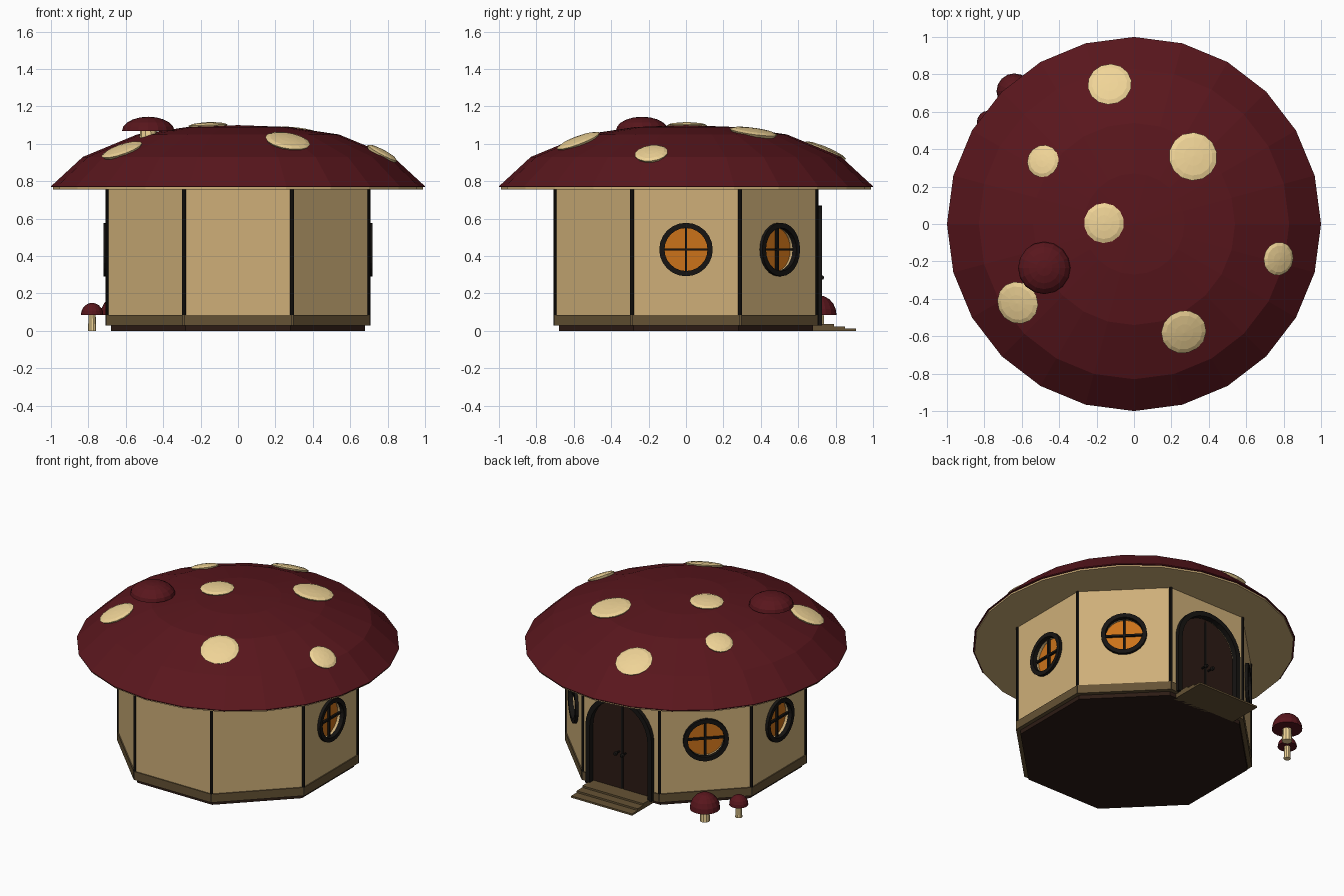
import bpy, bmesh
from math import sin, cos, pi, radians, hypot, atan2
from mathutils import Matrix, Vector

cube = bpy.data.objects.get("Cube")
if cube:
    bpy.data.objects.remove(cube, do_unlink=True)


def material(name, rgb):
    m = bpy.data.materials.new(name)
    m.use_nodes = True
    m.diffuse_color = (*rgb, 1)
    bsdf = m.node_tree.nodes["Principled BSDF"]
    bsdf.inputs["Base Color"].default_value = (*rgb, 1)
    bsdf.inputs["Roughness"].default_value = 0.8
    return m


RED = material("cap_red", (0.1, 0.008, 0.012))
CREAM = material("spot_cream", (0.87, 0.66, 0.31))
PLASTER = material("plaster", (0.62, 0.43, 0.19))
TRIM = material("trim_brown", (0.13, 0.085, 0.035))
DARK = material("dark_wood", (0.025, 0.011, 0.007))
BLACK = material("black_frame", (0.008, 0.007, 0.006))
GLASS = material("amber_glass", (0.6, 0.17, 0.01))


def finish(name, bm, mat, matrix=Matrix()):
    bmesh.ops.recalc_face_normals(bm, faces=bm.faces)
    mesh = bpy.data.meshes.new(name)
    bm.to_mesh(mesh)
    bm.free()
    mesh.transform(matrix)
    mesh.materials.append(mat)
    ob = bpy.data.objects.new(name, mesh)
    bpy.context.collection.objects.link(ob)
    return ob


def lathe(name, profile, sides, mat, matrix=Matrix(), start=0.0, loop=False):
    """Revolve (radius, height) points about local z."""
    bm = bmesh.new()
    rings = []
    for r, z in profile:
        if r == 0:
            rings.append([bm.verts.new((0, 0, z))] * sides)
        else:
            angles = [start + 2 * pi * i / sides for i in range(sides)]
            rings.append([bm.verts.new((r * cos(a), r * sin(a), z)) for a in angles])
    pairs = list(zip(rings, rings[1:]))
    if loop:
        pairs.append((rings[-1], rings[0]))
    for low, high in pairs:
        for i in range(sides):
            j = (i + 1) % sides
            bm.faces.new(dict.fromkeys((low[i], low[j], high[j], high[i])))
    return finish(name, bm, mat, matrix)


def drum(name, r, z0, z1, sides, mat, matrix=Matrix(), start=0.0):
    return lathe(name, [(0, z0), (r, z0), (r, z1), (0, z1)], sides, mat, matrix, start)


def box(name, size, centre, mat, matrix=Matrix()):
    bm = bmesh.new()
    bmesh.ops.create_cube(bm, size=1)
    return finish(name, bm, mat, matrix @ Matrix.Translation(centre) @ Matrix.Diagonal((*size, 1)))


def extrude_xz(name, polygons, y0, y1, mat):
    """Extrude polygons drawn in the x-z plane along y."""
    bm = bmesh.new()
    for poly in polygons:
        bm.faces.new([bm.verts.new((x, y0, z)) for x, z in poly])
    bmesh.ops.remove_doubles(bm, verts=bm.verts, dist=1e-5)
    ext = bmesh.ops.extrude_face_region(bm, geom=bm.faces[:], use_keep_orig=True)
    moved = [v for v in ext["geom"] if isinstance(v, bmesh.types.BMVert)]
    bmesh.ops.translate(bm, verts=moved, vec=(0, y1 - y0, 0))
    return finish(name, bm, mat)


def cut(target, cutter):
    mod = target.modifiers.new("opening", "BOOLEAN")
    mod.operation = "DIFFERENCE"
    mod.solver = "EXACT"
    mod.object = cutter
    bpy.context.view_layer.objects.active = target
    bpy.ops.object.modifier_apply(modifier=mod.name)


# Octagonal body
APOTHEM = 0.70
OCT = 1 / cos(pi / 8)
walls = drum("walls", APOTHEM * OCT, 0.03, 0.77, 8, PLASTER, start=pi / 8)
skirting = drum("skirting", 0.707 * OCT, 0.028, 0.085, 8, TRIM, start=pi / 8)
drum("foundation", 0.68 * OCT, 0, 0.03, 8, DARK, start=pi / 8)
for i in range(8):
    a = pi / 8 + i * pi / 4
    spot = Matrix.Translation((0.754 * cos(a), 0.754 * sin(a), 0))
    drum(f"corner_post_{i + 1}", 0.011, 0.03, 0.77, 8, BLACK, spot)

# Round windows
for i, deg in enumerate((0, 45, 135, 180)):
    place = (Matrix.Rotation(radians(deg), 4, "Z") @ Matrix.Translation((APOTHEM, 0, 0.435))
             @ Matrix.Rotation(pi / 2, 4, "Y"))
    cutter = drum("window_cutter", 0.12, -0.04, 0.1, 24, PLASTER, place)
    cut(walls, cutter)
    bpy.data.objects.remove(cutter, do_unlink=True)
    tag = f"_{i + 1}"
    drum("window_glass" + tag, 0.119, -0.045, -0.03, 24, GLASS, place)
    lathe("window_frame" + tag, [(0.115, -0.01), (0.143, -0.01), (0.143, 0.02), (0.115, 0.02)],
          24, BLACK, place, loop=True)
    box("window_bar_upright" + tag, (0.235, 0.013, 0.015), (0, 0, -0.012), BLACK, place)
    box("window_bar_level" + tag, (0.013, 0.235, 0.015), (0, 0, -0.012), BLACK, place)


# Arched double door on the back
SPRING, SILL = 0.42, 0.03


def arch(r, a0=0.0, a1=pi, n=16):
    angles = [a0 + (a1 - a0) * i / n for i in range(n + 1)]
    return [(r * cos(a), SPRING + r * sin(a)) for a in angles]


def doorway(r):
    return [(r, SILL)] + arch(r) + [(-r, SILL)]


cutter = extrude_xz("door_cutter", [doorway(0.222)], 0.655, 0.85, PLASTER)
cut(walls, cutter)
cut(skirting, cutter)
bpy.data.objects.remove(cutter, do_unlink=True)
outer, inner = doorway(0.25), doorway(0.218)
strips = [(outer[i], outer[i + 1], inner[i + 1], inner[i]) for i in range(len(outer) - 1)]
extrude_xz("door_frame", strips, 0.69, 0.728, BLACK)
for side, tag in ((1, "left"), (-1, "right")):
    leaf = [(0.003, SILL), (0.221, SILL)] + arch(0.221, 0, pi / 2 - 0.013, 8)
    extrude_xz("door_leaf_" + tag, [[(side * x, z) for x, z in leaf]], 0.655, 0.685, DARK)
    turn = Matrix.Translation((side * 0.025, 0.68, 0.285)) @ Matrix.Rotation(-pi / 2, 4, "X")
    lathe("door_knob_" + tag, [(0, 0), (0.006, 0), (0.006, 0.03), (0.014, 0.04), (0.01, 0.055), (0, 0.058)],
          10, BLACK, turn)
box("door_seam", (0.012, 0.02, 0.58), (0, 0.68, 0.33), BLACK)

# Doorsteps
for i, reach in enumerate((0.91, 0.85, 0.79)):
    box(f"doorstep_{i + 1}", (0.46, reach - 0.66, 0.012), (0, (reach + 0.66) / 2, 0.006 + 0.012 * i), TRIM)

# Cap roof
ROOF = [(1, 0.773), (0.83, 0.93), (0.54, 1.05), (0.27, 1.09), (0, 1.1)]
lathe("roof_cap", [(0, 0.768), (1, 0.768)] + ROOF, 24, RED)
drum("roof_underside", 0.99, 0.757, 0.77, 24, PLASTER)


def roof_at(r):
    """Height and slope of the roof at a radius."""
    for (r1, z1), (r0, z0) in zip(ROOF, ROOF[1:]):
        if r >= r0:
            slope = (z1 - z0) / (r1 - r0)
            return z0 + slope * (r - r0), slope


# Cream spots lying on the roof
SPOTS = [(-0.13, 0.745, 0.118), (0.315, 0.36, 0.13), (-0.485, 0.335, 0.088), (-0.16, 0.005, 0.107),
         (-0.62, -0.42, 0.115), (0.265, -0.575, 0.122), (0.77, -0.185, 0.09)]
for i, (x, y, size) in enumerate(SPOTS):
    r = hypot(x, y)
    z = roof_at(r)[0]
    slope = (roof_at(r + 0.08)[0] - roof_at(r - 0.08)[0]) / 0.16
    normal = Vector((-slope * x / r, -slope * y / r, 1))
    tilt = normal.to_track_quat("Z", "Y").to_matrix().to_4x4()
    dome = [(0, -0.01), (size * 0.9, -0.01), (size, 0.006), (size * 0.8, 0.015), (size * 0.4, 0.02), (0, 0.022)]
    lathe(f"roof_spot_{i + 1}", dome, 14, CREAM, Matrix.Translation((x, y, z)) @ tilt)


# Small mushrooms, on the roof and beside the door
def mushroom(name, x, y, z0, brim, top, r, stem_r):
    at = Matrix.Translation((x, y, 0))
    dome = [(r * cos(a), brim + (top - brim) * sin(a)) for a in (i * pi / 10 for i in range(5))]
    lathe(name + "_cap", [(0, brim)] + dome + [(0, top)], 16, RED, at)
    lathe(name + "_stem", [(0, z0), (stem_r, z0), (stem_r * 0.85, brim + 0.01), (0, brim + 0.01)], 10, CREAM, at)


mushroom("roof_mushroom", -0.48, -0.235, 0.98, 1.07, 1.145, 0.14, 0.05)
mushroom("large_mushroom", -0.64, 0.71, 0, 0.085, 0.19, 0.095, 0.032)
mushroom("small_mushroom", -0.78, 0.545, 0, 0.085, 0.15, 0.06, 0.022)
